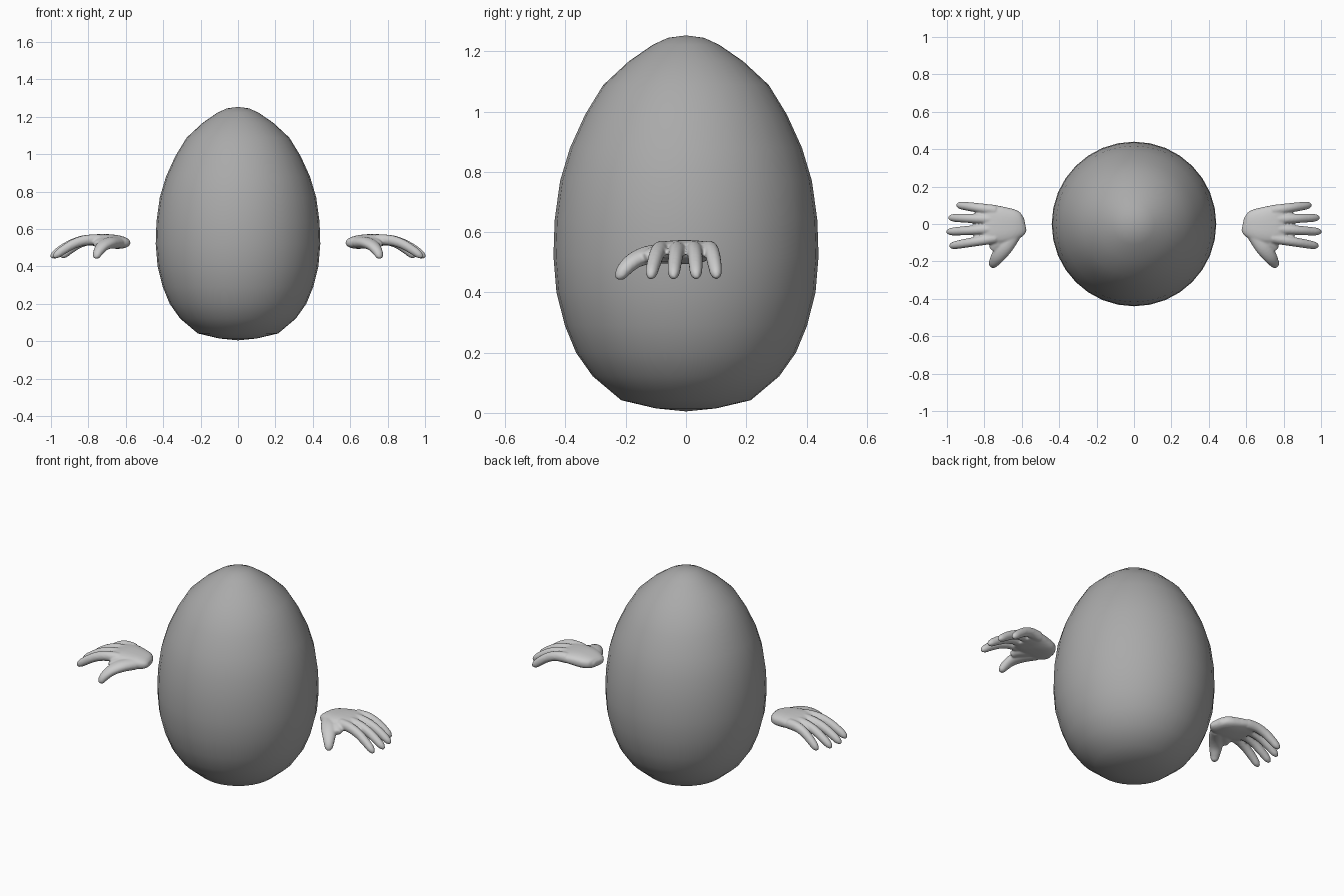
import bpy, bmesh, math
from mathutils import Vector

if "Cube" in bpy.data.objects:
    bpy.data.objects.remove(bpy.data.objects["Cube"])


def catmull(rows, steps):
    """Smoothly interpolate rows of numbers."""
    out = []
    for i in range(len(rows) - 1):
        p0, p1, p2 = rows[max(i - 1, 0)], rows[i], rows[i + 1]
        p3 = rows[min(i + 2, len(rows) - 1)]
        for s in range(steps):
            t = s / steps
            out.append([0.5 * (2 * b + (c - a) * t + (2 * a - 5 * b + 4 * c - d) * t * t
                               + (3 * b - a - 3 * c + d) * t ** 3)
                        for a, b, c, d in zip(p0, p1, p2, p3)])
    out.append(list(rows[-1]))
    return out


def loft(bm, sections, sides=20, steps=5, power=1.0):
    """Closed tube through sections (x, y, z, side radius, up radius)."""
    rows = catmull(sections, steps)
    pts = [Vector(r[:3]) for r in rows]
    rings = []
    for i, r in enumerate(rows):
        tangent = (pts[min(i + 1, len(pts) - 1)] - pts[max(i - 1, 0)]).normalized()
        side = Vector((0, 0, 1)).cross(tangent).normalized()
        up = tangent.cross(side)
        ring = []
        for k in range(sides):
            a = 2 * math.pi * k / sides
            c, s = math.cos(a), math.sin(a)
            c, s = (math.copysign(abs(v) ** power, v) for v in (c, s))
            ring.append(bm.verts.new(pts[i] + side * c * r[3] + up * s * r[4]))
        rings.append(ring)
    for a, b in zip(rings, rings[1:]):
        for k in range(sides):
            n = (k + 1) % sides
            bm.faces.new((a[k], a[n], b[n], b[k]))
    bm.faces.new(rings[0][::-1])
    bm.faces.new(rings[-1])


def finish(bm, name):
    bmesh.ops.recalc_face_normals(bm, faces=bm.faces[:])
    for f in bm.faces:
        f.smooth = True
    mesh = bpy.data.meshes.new(name)
    bm.to_mesh(mesh)
    bm.free()
    ob = bpy.data.objects.new(name, mesh)
    bpy.context.collection.objects.link(ob)
    return ob


# Egg body: revolved profile (radius, height)
profile = [(0, 0.005), (0.10, 0.015), (0.215, 0.042), (0.31, 0.122), (0.365, 0.20),
           (0.402, 0.29), (0.43, 0.40), (0.44, 0.52), (0.436, 0.64), (0.418, 0.77),
           (0.385, 0.88), (0.335, 0.99), (0.275, 1.088), (0.19, 1.167),
           (0.11, 1.222), (0.06, 1.245), (0, 1.253)]
bm = bmesh.new()
vs = [bm.verts.new((r, 0, z)) for r, z in profile]
es = [bm.edges.new(p) for p in zip(vs, vs[1:])]
bmesh.ops.spin(bm, geom=vs + es, cent=(0, 0, 0), axis=(0, 0, 1),
               angle=2 * math.pi, steps=32)
bmesh.ops.remove_doubles(bm, verts=bm.verts[:], dist=1e-4)
body = finish(bm, "egg_body")
grey = bpy.data.materials.new("dark_grey")
grey.diffuse_color = (0.4, 0.4, 0.4, 1)
grey.use_nodes = True
grey.node_tree.nodes["Principled BSDF"].inputs["Base Color"].default_value = grey.diffuse_color
body.data.materials.append(grey)

# Hand parts
palm = [(0.582, 0, 0.527, 0.035, 0.012), (0.60, -0.003, 0.527, 0.062, 0.027),
        (0.64, -0.005, 0.53, 0.085, 0.036), (0.70, -0.007, 0.536, 0.099, 0.037),
        (0.76, 0, 0.54, 0.101, 0.032), (0.80, 0.002, 0.538, 0.095, 0.024)]
# base y, tip y, tip x
fingers = [(0.073, 0.102, 0.945), (0.025, 0.034, 0.99),
           (-0.025, -0.042, 1.0), (-0.075, -0.118, 0.985)]
finger_shape = [(0.0, 0.542, 0.030), (0.3, 0.54, 0.028), (0.55, 0.522, 0.026),
                (0.78, 0.49, 0.024), (0.93, 0.463, 0.020), (1.0, 0.448, 0.008)]
thumb = [(0.645, -0.06, 0.527, 0.04, 0.032), (0.69, -0.12, 0.525, 0.045, 0.031),
         (0.725, -0.17, 0.507, 0.038, 0.027), (0.748, -0.205, 0.476, 0.028, 0.024),
         (0.757, -0.219, 0.452, 0.02, 0.017), (0.759, -0.222, 0.442, 0.008, 0.008)]
web = [(0.68, -0.05, 0.53, 0.04, 0.03), (0.73, -0.10, 0.527, 0.04, 0.027),
       (0.75, -0.14, 0.515, 0.025, 0.018)]


def make_hand(name, sign):
    bm = bmesh.new()
    loft(bm, palm, sides=32, power=0.75)
    for y0, y1, x1 in fingers:
        loft(bm, [(0.74 + (x1 - 0.74) * t, y0 + (y1 - y0) * t, z, r * 0.95, r)
                  for t, z, r in finger_shape])
    loft(bm, thumb)
    loft(bm, web)
    for v in bm.verts:
        v.co.x *= sign
    # orient every shell outward before fusing
    hand = finish(bm, name)
    fuse = hand.modifiers.new("fuse", 'REMESH')
    fuse.mode = 'VOXEL'
    fuse.voxel_size = 0.006
    fuse.use_smooth_shade = True
    soft = hand.modifiers.new("soften", 'SMOOTH')
    soft.factor = 0.5
    soft.iterations = 4
    return hand


make_hand("right_hand", 1)
make_hand("left_hand", -1)
